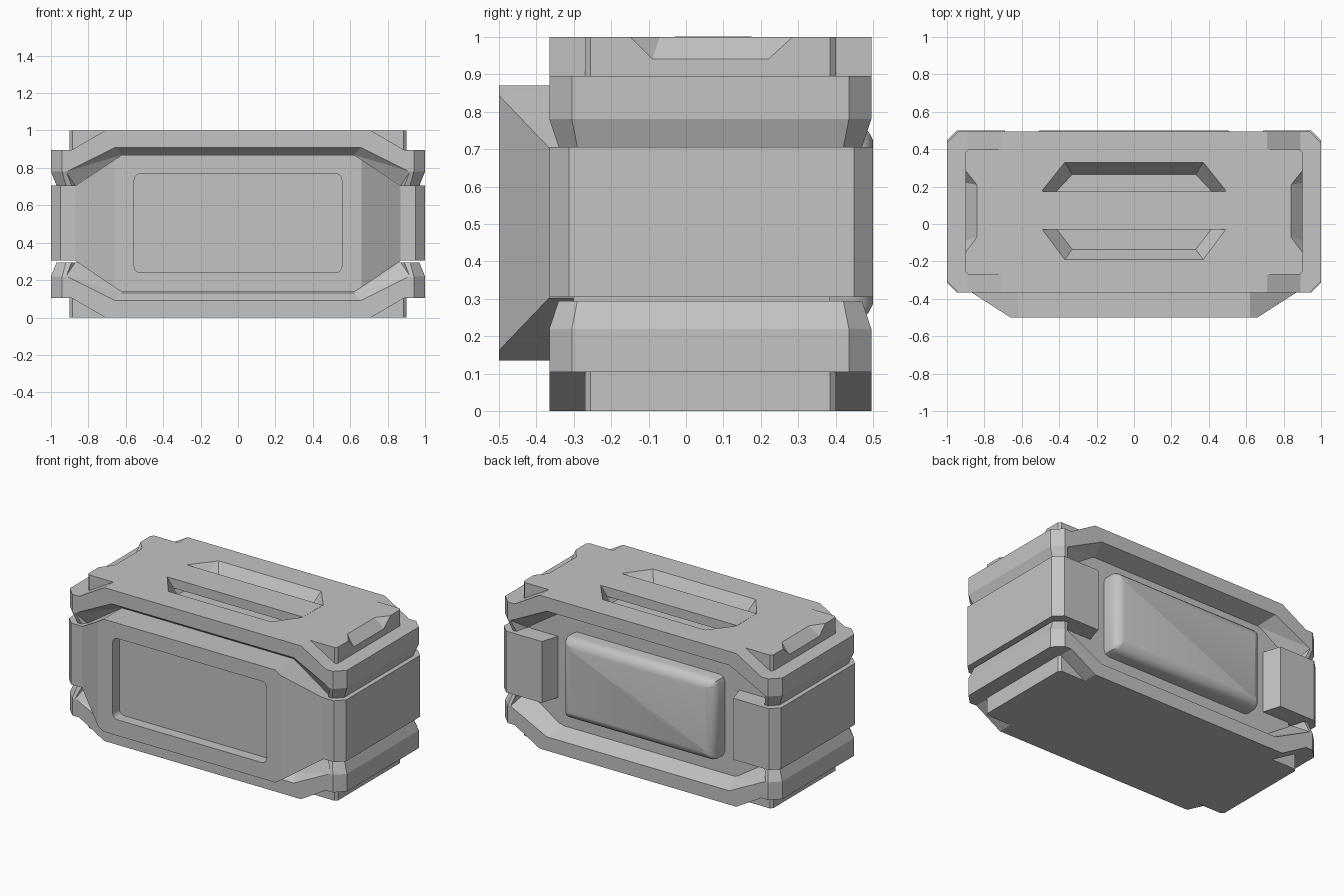
import bpy, bmesh, math

if "Cube" in bpy.data.objects:
    bpy.data.objects.remove(bpy.data.objects["Cube"])

grey = bpy.data.materials.new("plain grey")
grey.use_nodes = True
grey.diffuse_color = (0.55, 0.55, 0.55, 1)
grey.node_tree.nodes["Principled BSDF"].inputs["Base Color"].default_value = grey.diffuse_color


def hull(name, points):
    """Solid convex part wrapped around the given points."""
    bm = bmesh.new()
    for p in points:
        bm.verts.new(p)
    out = bmesh.ops.convex_hull(bm, input=bm.verts)
    loose = {v for v in out["geom_interior"] + out["geom_unused"] if isinstance(v, bmesh.types.BMVert)}
    bmesh.ops.delete(bm, geom=list(loose), context="VERTS")
    bmesh.ops.dissolve_limit(bm, angle_limit=0.01, verts=bm.verts, edges=bm.edges)
    bmesh.ops.recalc_face_normals(bm, faces=bm.faces)
    mesh = bpy.data.meshes.new(name)
    bm.to_mesh(mesh)
    bm.free()
    mesh.materials.append(grey)
    ob = bpy.data.objects.new(name, mesh)
    bpy.context.collection.objects.link(ob)
    return ob


def box(name, x, y0, y1, z0, z1):
    return hull(name, [(s * x, y, z) for s in (-1, 1) for y in (y0, y1) for z in (z0, z1)])


def octagon(x, y0, y1, z, c):
    """Rectangle with cut corners at one height."""
    return [p for s in (-1, 1) for p in ((s * x, y0 + c, z), (s * x, y1 - c, z),
                                         (s * (x - c), y0, z), (s * (x - c), y1, z))]


def bake(ob):
    """Replace the mesh by its modified result."""
    dg = bpy.context.evaluated_depsgraph_get()
    mesh = bpy.data.meshes.new_from_object(ob.evaluated_get(dg))
    ob.modifiers.clear()
    ob.data = mesh


def combine(ob, other, operation="DIFFERENCE"):
    mod = ob.modifiers.new("combine", "BOOLEAN")
    mod.operation, mod.object, mod.solver = operation, other, "EXACT"
    bake(ob)
    bpy.data.objects.remove(other)


def bevel(ob, width, segments, along_y=False):
    """Round all edges, or only those running front to back."""
    bm = bmesh.new()
    bm.from_mesh(ob.data)
    edges = [e for e in bm.edges
             if not along_y or abs(e.verts[0].co.y - e.verts[1].co.y) > 0.01]
    bmesh.ops.bevel(bm, geom=edges, offset=width, segments=segments, profile=0.5, affect="EDGES")
    bm.to_mesh(ob.data)
    bm.free()


def shell(name, height):
    """Lid or base: stepped slab with sloped corners and grooved long sides."""
    def at(points):
        return [(x, y, height(z)) for x, y, z in points]

    slab = hull(name, at(octagon(0.97, -0.34, 0.47, 0.705, 0.05)
                         + octagon(1, -0.365, 0.495, 0.78, 0.06)
                         + octagon(1, -0.365, 0.495, 0.895, 0.06)))
    # raised centre with sloping ends, crossed by a wider end block
    ridge = hull("ridge", at([(s * x, y, z) for s in (-1, 1) for y in (-0.365, 0.495)
                              for x, z in ((0.71, 1), (0.89, 0.895), (0.89, 0.85))]))
    combine(slab, ridge, "UNION")
    block = hull("block", at(octagon(0.9, -0.27, 0.4, 0.85, 0.015)
                             + octagon(0.9, -0.27, 0.4, 1, 0.015)))
    combine(slab, block, "UNION")
    # grooves along the front and back
    outer = ((0.66, 0.91), (0.92, 0.78), (0.9, 0.69))
    inner = ((0.62, 0.87), (0.87, 0.705), (0.87, 0.69))
    for y_out, y_in, y_end in ((-0.367, -0.32, -0.31), (0.497, 0.43, 0.38)):
        pts = [(s * x, y, z) for s in (-1, 1)
               for y, shape in ((y_out, outer), (y_in, inner), (y_end, inner)) for x, z in shape]
        combine(slab, hull("groove", at(pts)))
    return slab


lid = shell("lid", lambda z: z)
base = shell("base", lambda z: 1 - z)

# sloped finger notches at both ends of the lid
for s in (-1, 1):
    notch = [(s * 0.84, y, 1) for y in (-0.07, 0.21)]
    notch += [(s * 0.9, y, 0.94) for y in (-0.09, 0.22)]
    notch += [(s * 0.9, y, 1) for y in (-0.15, 0.285)]
    notch += [(s * (x + 0.02), y, z + 0.02) for x, y, z in
              ((0.84, -0.07, 1), (0.84, 0.21, 1), (0.9, -0.15, 1), (0.9, 0.285, 1))]
    notch += [(s * 0.92, y, 0.94) for y in (-0.09, 0.22)]
    combine(lid, hull("notch", notch))

# handle well and bar
rim = [(s * x, y, z) for s in (-1, 1) for z in (1, 1.02)
       for x, y in ((0.37, 0.33), (0.49, 0.18), (0.49, -0.03), (0.37, -0.19))]
floor = [(s * x, y, 0.9) for s in (-1, 1)
         for x, y in ((0.33, 0.265), (0.42, 0.17), (0.42, -0.02), (0.33, -0.135))]
combine(lid, hull("well", rim + floor))
box("handle_bar", 0.49, -0.03, 0.175, 0.94, 1.001)

# inner core and belt with an open back
box("core", 0.85, -0.31, 0.385, 0.14, 0.86)
belt = hull("belt", octagon(1, -0.365, 0.5, 0.305, 0.052) + octagon(1, -0.365, 0.5, 0.705, 0.052))
combine(belt, hull("back_opening", [(s * x, y, z) for s in (-1, 1) for z in (0.2, 0.8)
                                    for x, y in ((0.655, 0.385), (0.697, 0.52))]))

# front panel with a rounded inset
front = [(0.62, -0.5, 0.367), (0.66, -0.5, 0.341), (0.62, -0.3, 0.367),
         (0.87, -0.365, 0.2), (0.87, -0.3, 0.2)]
panel = hull("front_panel", [(s * x, y, 0.503 + t * z) for s in (-1, 1) for t in (-1, 1)
                             for x, y, z in front])
inset = box("inset", 0.555, -0.6, -0.43, 0.24, 0.77)
bevel(inset, 0.035, 4, along_y=True)
combine(panel, inset)

# soft cushion panel on the back
cushion = box("back_panel", 0.55, 0.25, 0.5, 0.24, 0.77)
bevel(cushion, 0.035, 2, along_y=True)
bm = bmesh.new()
bm.from_mesh(cushion.data)
edges = [e for e in bm.edges if all(v.co.y > 0.49 for v in e.verts)]
bmesh.ops.bevel(bm, geom=edges, offset=0.06, segments=5, profile=0.5, affect="EDGES")
bm.to_mesh(cushion.data)
bm.free()
bpy.ops.object.select_all(action="DESELECT")
cushion.select_set(True)
bpy.context.view_layer.objects.active = cushion
bpy.ops.object.shade_smooth_by_angle(angle=math.radians(35))
